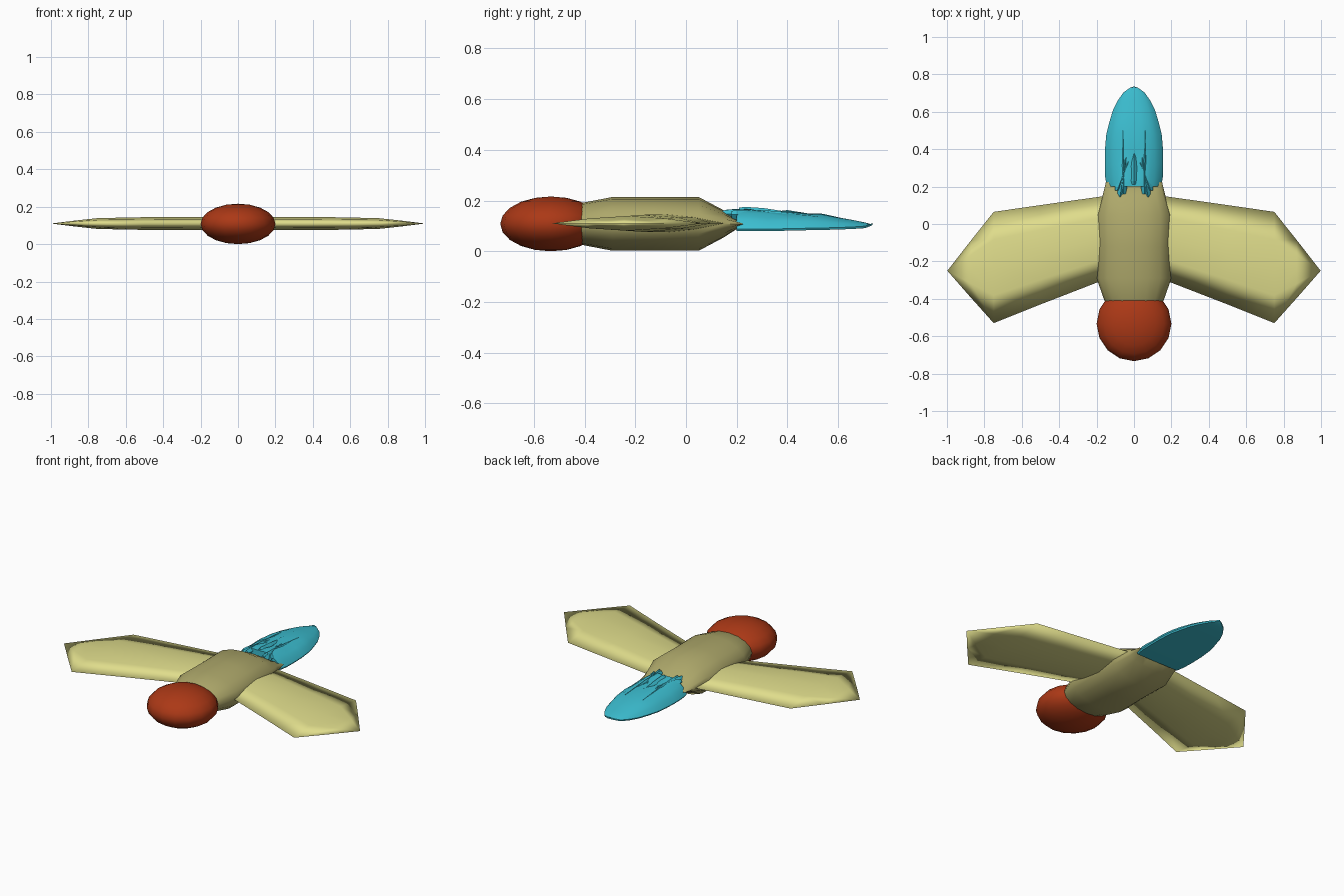
import bpy, bmesh, math, random

if "Cube" in bpy.data.objects:
    bpy.data.objects.remove(bpy.data.objects["Cube"])

random.seed(4)
ZC = 0.108


def paint(obj, name, color):
    mat = bpy.data.materials.get(name) or bpy.data.materials.new(name)
    mat.diffuse_color = color
    mat.use_nodes = True
    mat.node_tree.nodes["Principled BSDF"].inputs["Base Color"].default_value = mat.diffuse_color
    obj.data.materials.append(mat)


def smooth(obj, angle):
    bpy.ops.object.select_all(action='DESELECT')
    obj.select_set(True)
    bpy.context.view_layer.objects.active = obj
    bpy.ops.object.shade_smooth_by_angle(angle=math.radians(angle))


def loft(name, rings):
    """Skin a list of equal-length closed rings and cap both ends."""
    bm = bmesh.new()
    loops = [[bm.verts.new(p) for p in r] for r in rings]
    n = len(rings[0])
    for a, b in zip(loops, loops[1:]):
        for i in range(n):
            j = (i + 1) % n
            bm.faces.new((a[i], a[j], b[j], b[i]))
    bm.faces.new(loops[0])
    bm.faces.new(loops[-1])
    bmesh.ops.remove_doubles(bm, verts=bm.verts, dist=0.0005)
    bmesh.ops.recalc_face_normals(bm, faces=bm.faces)
    me = bpy.data.meshes.new(name)
    bm.to_mesh(me)
    bm.free()
    obj = bpy.data.objects.new(name, me)
    bpy.context.collection.objects.link(obj)
    return obj


RED = (0.41, 0.040, 0.008, 1)
OLIVE = (0.42, 0.39, 0.145, 1)
STRAW = (0.74, 0.72, 0.26, 1)
CYAN = (0.045, 0.52, 0.64, 1)

# Head: flattened ball
bpy.ops.mesh.primitive_uv_sphere_add(segments=16, ring_count=10, radius=1,
                                     location=(0, -0.533, ZC))
head = bpy.context.object
head.name = "head"
head.scale = (0.2, 0.2, ZC)
bpy.ops.object.transform_apply(location=False, rotation=False, scale=True)
paint(head, "red", RED)
smooth(head, 60)

# Body: oval barrel narrowing to a flat wedge at the back
sections = [(-0.46, 0.12, 0.06), (-0.41, 0.158, 0.083), (-0.29, 0.2, 0.106),
            (-0.12, 0.195, 0.106), (0.05, 0.2, 0.106), (0.15, 0.168, 0.053),
            (0.225, 0.15, 0.004)]
body = loft("body", [[(rx * math.cos(t * math.pi / 8), y, ZC + rz * math.sin(t * math.pi / 8))
                      for t in range(16)] for y, rx, rz in sections])
paint(body, "olive", OLIVE)
smooth(body, 60)


# Wings: lens section swept out to a pointed tip, shaded smooth over the edges
def lens(x, back, front, h):
    mid, half = (back + front) / 2, (back - front) / 2
    us = [-1, -0.5, 0, 0.5, 1]
    top = [(x, mid + half * u, 0.11 + h * (1 - abs(u) ** 1.6)) for u in us]
    low = [(x, mid + half * u, 0.11 - h * (1 - abs(u) ** 1.6)) for u in us[-2:0:-1]]
    return top + low


wing_sections = [(0.05, 0.165, -0.26, 0.035), (0.19, 0.145, -0.31, 0.035),
                 (0.5, 0.101, -0.43, 0.034), (0.75, 0.065, -0.53, 0.029),
                 (0.87, -0.086, -0.396, 0.016), (0.998, -0.25, -0.2502, 0.0)]
for side, label in ((1, "left"), (-1, "right")):
    wing = loft("wing_" + label, [[(side * x, y, z) for x, y, z in lens(*s)]
                                  for s in wing_sections])
    paint(wing, "straw", STRAW)
    smooth(wing, 180)

# Tail: flat-bottomed fan with uneven feather ridges on top
outline = [(0.20, 0.145, 0.172, 0.080), (0.25, 0.154, 0.171, 0.080),
           (0.32, 0.156, 0.169, 0.080), (0.40, 0.155, 0.164, 0.081),
           (0.48, 0.148, 0.158, 0.083), (0.54, 0.133, 0.148, 0.084),
           (0.61, 0.112, 0.132, 0.086), (0.66, 0.087, 0.123, 0.088),
           (0.705, 0.055, 0.114, 0.091), (0.73, 0.018, 0.107, 0.1),
           (0.736, 0.0, 0.105, 0.105)]
COLS = 14
rings = []
for y, w, top, low in outline:
    ridge = 0.024 * max(0.0, 1 - abs(y - 0.34) / 0.24)
    dips = [random.random() for _ in range(COLS // 2 + 1)]
    ring = []
    for i in range(COLS + 1):
        u = -1 + 2 * i / COLS
        z = low + 0.008 + (top - low - 0.008) * (1 - abs(u) ** 2.2) ** 0.7
        z -= ridge * dips[min(i, COLS - i)] * (1 - u * u)
        ring.append((w * u, y, max(z, low)))
    ring += [(w * 0.97, y, low), (-w * 0.97, y, low)]
    rings.append(ring)
tail = loft("tail", rings)
paint(tail, "cyan", CYAN)
smooth(tail, 30)

# Feather tufts: thin spikes where the tail overlaps the body
tufts = [(0.0, 0.42, 0.0, 0.21, 0.022), (0.03, 0.44, 0.075, 0.145, 0.018),
         (0.06, 0.50, 0.055, 0.16, 0.018), (0.02, 0.36, 0.09, 0.18, 0.018)]
for i, (x0, y0, x1, y1, w) in enumerate(tufts):
    for side in ((1, -1) if x0 else (1,)):
        def diamond(t, w, h):
            x, y = side * (x0 + (x1 - x0) * t), y0 + (y1 - y0) * t
            z = 0.150 + 0.008 * t - 0.15 * abs(x)
            return [(x + w, y, z), (x, y, z + h), (x - w, y, z), (x, y, z - 0.02)]
        tuft = loft(f"tail_tuft_{i}_{side}", [diamond(0, 0.004, 0.003),
                                              diamond(0.55, w * 0.7, 0.016),
                                              diamond(0.9, w, 0.018),
                                              diamond(1, w * 0.6, 0.014)])
        paint(tuft, "cyan", CYAN)
